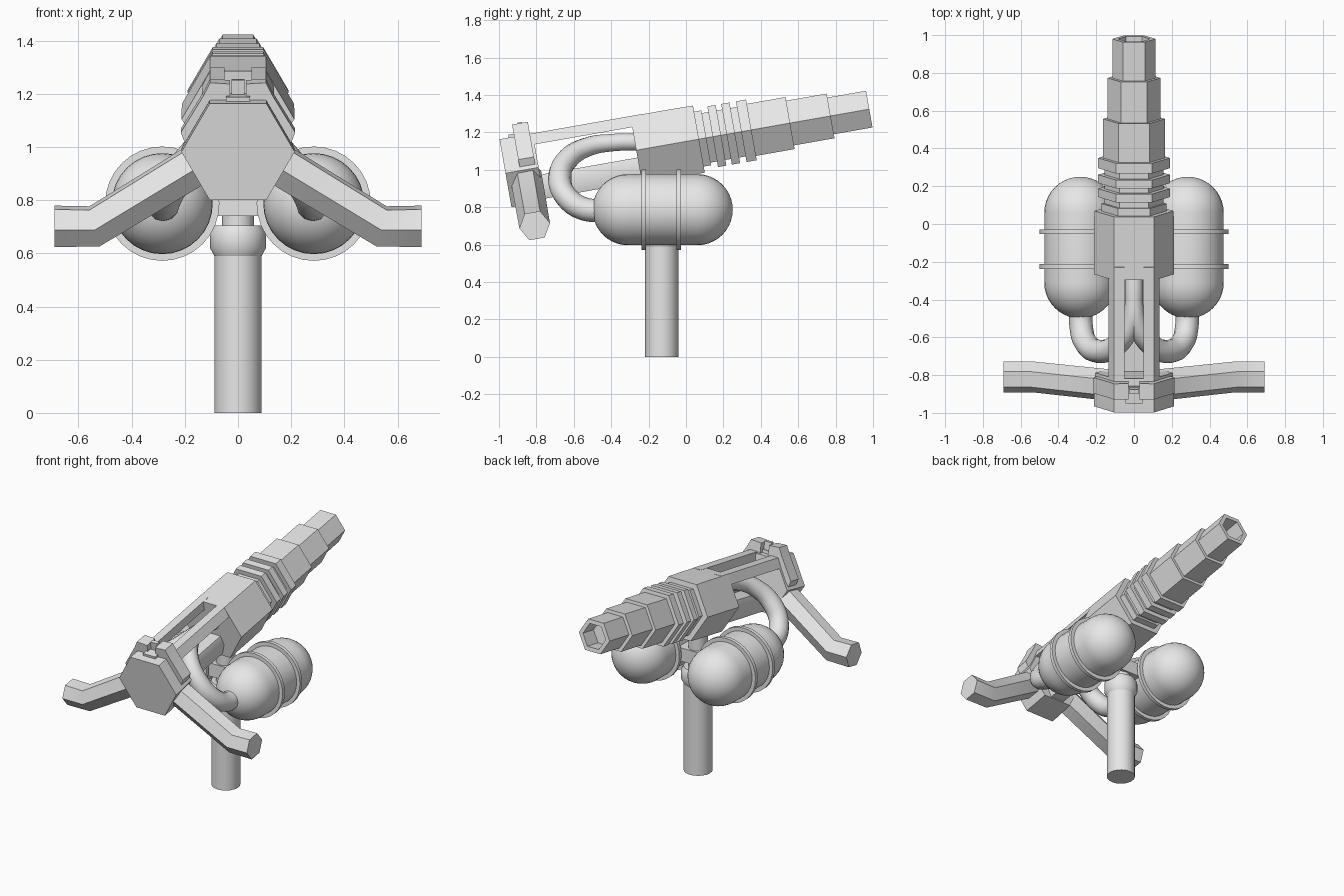
import bpy, bmesh, math
from math import cos, sin, pi, radians
from mathutils import Matrix, Vector

cube = bpy.data.objects.get("Cube")
if cube:
    bpy.data.objects.remove(cube, do_unlink=True)

grey = bpy.data.materials.new("light_grey")
grey.use_nodes = True
colour = (0.8, 0.8, 0.8, 1)
grey.diffuse_color = colour
grey.node_tree.nodes["Principled BSDF"].inputs["Base Color"].default_value = colour

# Frame of the tilted gun: local y runs along the barrel
GUN = Matrix.Translation((0, 0, 1.152)) @ Matrix.Rotation(radians(10), 4, 'X')


def finish(ob, angle=35):
    ob.data.materials.clear()
    ob.data.materials.append(grey)
    bpy.ops.object.select_all(action='DESELECT')
    bpy.context.view_layer.objects.active = ob
    ob.select_set(True)
    bpy.ops.object.shade_smooth_by_angle(angle=radians(angle))
    return ob


def loft(name, rings, matrix=Matrix()):
    """Skin a list of equal-sized point rings and cap both ends."""
    bm = bmesh.new()
    loops = [[bm.verts.new(matrix @ Vector(p)) for p in ring] for ring in rings]
    n = len(loops[0])
    for a, b in zip(loops, loops[1:]):
        for i in range(n):
            j = (i + 1) % n
            bm.faces.new((a[i], a[j], b[j], b[i]))
    bm.faces.new(loops[0])
    bm.faces.new(loops[-1])
    bmesh.ops.remove_doubles(bm, verts=bm.verts, dist=0.0001)
    bmesh.ops.recalc_face_normals(bm, faces=bm.faces)
    mesh = bpy.data.meshes.new(name)
    bm.to_mesh(mesh)
    bm.free()
    ob = bpy.data.objects.new(name, mesh)
    bpy.context.collection.objects.link(ob)
    return finish(ob)


def turned(name, profile, sides, matrix=GUN):
    """Turn (position, radius) pairs around the local y axis."""
    rings = [[(r * cos(2 * pi * i / sides), y, r * sin(2 * pi * i / sides))
              for i in range(sides)] for y, r in profile]
    return loft(name, rings, matrix)


def prism(name, outline, y0, y1, matrix=GUN, side=1):
    """Extrude an (x, z) outline along local y."""
    return loft(name, [[(side * x, y, z) for x, z in outline] for y in (y0, y1)], matrix)


def box(x0, x1, z0, z1):
    return [(x0, z0), (x1, z0), (x1, z1), (x0, z1)]


def pipe(name, points, radii):
    curve = bpy.data.curves.new(name, 'CURVE')
    curve.dimensions = '3D'
    curve.bevel_depth = 1
    curve.bevel_resolution = 4
    curve.use_fill_caps = True
    spline = curve.splines.new('BEZIER')
    spline.bezier_points.add(len(points) - 1)
    for bp, co, r in zip(spline.bezier_points, points, radii):
        bp.co, bp.radius = co, r
        bp.handle_left_type = bp.handle_right_type = 'AUTO'
    ob = bpy.data.objects.new(name, curve)
    bpy.context.collection.objects.link(ob)
    bpy.ops.object.select_all(action='DESELECT')
    bpy.context.view_layer.objects.active = ob
    ob.select_set(True)
    bpy.ops.object.convert(target='MESH')
    return finish(bpy.context.view_layer.objects.active, 50)


# Six-sided body and telescoping barrel with a hollow muzzle
turned("body", [(-0.27, 0.212), (-0.05, 0.212), (0.07, 0.21)], 6)
turned("barrel", [(0.05, 0.172), (0.11, 0.172), (0.11, 0.155), (0.35, 0.155), (0.35, 0.163),
                  (0.565, 0.163), (0.565, 0.14), (0.785, 0.14), (0.785, 0.115),
                  (0.995, 0.115), (0.995, 0.085), (0.88, 0.085)], 6)
for i, (y0, y1) in enumerate([(0.145, 0.19), (0.22, 0.265), (0.30, 0.355)]):
    turned(f"barrel_ring_{i + 1}", [(y0, 0.19), (y1, 0.19)], 6)

# Back plate, lower beam and sight post
turned("back_plate", [(-0.98, 0.213), (-0.92, 0.213), (-0.80, 0.205)], 6)
prism("lower_beam", [(-0.07, -0.1), (-0.05, -0.17), (0.05, -0.17),
                     (0.07, -0.1), (0.05, -0.04), (-0.05, -0.04)], -0.85, -0.2)
prism("sight_base", box(-0.045, 0.045, 0.17, 0.2), -0.93, -0.84)
prism("sight_post", box(-0.025, 0.025, 0.17, 0.255), -0.87, -0.845)

# Post, collar and neck
upright = Matrix.Translation((0, -0.13, 0)) @ Matrix.Rotation(pi / 2, 4, 'X')
turned("post", [(0, 0.089), (0.61, 0.089)], 20, upright)
turned("collar", [(0.59, 0.089), (0.62, 0.105), (0.68, 0.105), (0.705, 0.09)], 20, upright)
turned("neck", [(0.69, 0.06), (1.04, 0.06)], 16, upright)
prism("tank_bracket", box(-0.12, 0.12, 0.74, 0.83), -0.2, -0.06, Matrix())

# Tank profile: capsule with rounded ends
TANK_R = 0.19
steps = 10
cap = [(sin(pi / 2 * k / steps), cos(pi / 2 * k / steps)) for k in range(steps + 1)]
capsule = [(-0.31 - TANK_R * s, TANK_R * c) for s, c in reversed(cap)]
capsule += [(0.06 + TANK_R * s, TANK_R * c) for s, c in cap]

for side, word in ((1, "left"), (-1, "right")):
    # Upper rails joining the body and the back plate
    prism(f"{word}_rail", [(0.05, 0.185), (0.105, 0.185), (0.135, 0.125), (0.05, 0.125)],
          -0.9, -0.2, GUN, side)
    # Clamp over the corner of the back plate
    prism(f"{word}_clamp", [(0.03, 0.17), (0.03, 0.245), (0.105, 0.25), (0.13, 0.2),
                            (0.215, 0.06), (0.2, 0.02), (0.1, 0.15)], -0.90, -0.815, GUN, side)

    # Bent six-sided handle, mitred at the elbow
    bend = radians(-31)
    path = [(0.08, -0.02, bend, 0.085), (0.54, -0.303, bend / 2, 0.083), (0.69, -0.303, 0, 0.083)]
    rings = []
    for x, z, tilt, r in path:
        ring = []
        for i in range(6):
            a = 2 * pi * i / 6
            up = r * sin(a)
            ring.append((side * (x - sin(tilt) * up), -0.875 + r * cos(a), z + cos(tilt) * up))
        rings.append(ring)
    loft(f"{word}_handle", rings, GUN)

    # Tank with two bands
    place = Matrix.Translation((side * 0.285, 0, 0.787))
    turned(f"{word}_tank", capsule, 32, place)
    for label, y in (("rear", -0.225), ("front", -0.04)):
        turned(f"{word}_{label}_tank_band", [(y - 0.012, 0.215), (y + 0.012, 0.215)], 32, place)

    # Pipe from the tank, curving up and forward into the body
    points = [(0.28, -0.42, 0.785), (0.28, -0.54, 0.79), (0.255, -0.63, 0.845),
              (0.18, -0.675, 0.95), (0.08, -0.63, 1.06), (0.015, -0.52, 1.125),
              (0, -0.40, 1.145), (0, -0.22, 1.15)]
    pipe(f"{word}_pipe", [(side * x, y, z) for x, y, z in points],
         [0.062, 0.062, 0.062, 0.062, 0.058, 0.052, 0.048, 0.046])
